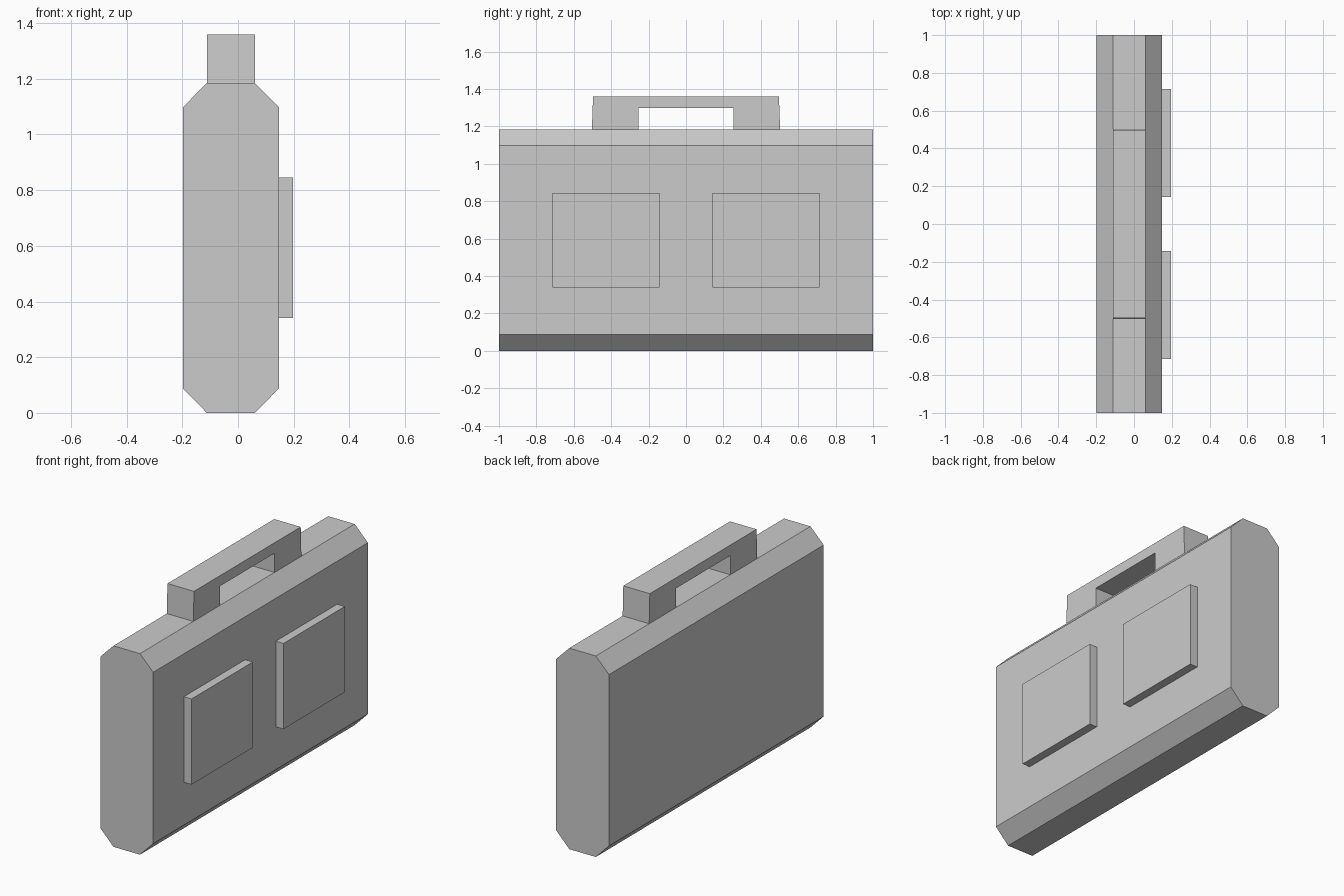
import bpy

if "Cube" in bpy.data.objects:
    bpy.data.objects.remove(bpy.data.objects["Cube"])


def prism(name, profile, axis, lo, hi):
    """Extrude a 2D profile along axis 'x' (profile = y,z) or 'y' (profile = x,z)."""
    n = len(profile)
    if axis == 'y':
        verts = [(a, t, b) for t in (lo, hi) for a, b in profile]
    else:
        verts = [(t, a, b) for t in (lo, hi) for a, b in profile]
    faces = [list(range(n)), list(range(n, 2 * n))[::-1]]
    faces += [[i + n, (i + 1) % n + n, (i + 1) % n, i] for i in range(n)]
    if axis == 'x':
        faces = [f[::-1] for f in faces]
    mesh = bpy.data.meshes.new(name)
    mesh.from_pydata(verts, [], faces)
    mesh.update()
    obj = bpy.data.objects.new(name, mesh)
    bpy.context.collection.objects.link(obj)
    return obj


# Case body: chamfered octagonal section running the full width
body = [(-0.112, 0), (0.061, 0), (0.147, 0.088), (0.147, 1.098),
        (0.061, 1.185), (-0.112, 1.185), (-0.198, 1.098), (-0.198, 0.088)]
prism("case_body", body, 'y', -1, 1)

# Carrying handle: slightly tapered arch on top
half = [(0.253, 1.185), (0.503, 1.185), (0.497, 1.36)]
arch = [(0.253, 1.298)] + half
arch += [(-y, z) for y, z in reversed(arch)]
for v in prism("handle", arch, 'x', -0.112, 0.061).data.polygons:
    v.use_smooth = False

# Two raised panels on the right side
for side, label in ((-1, "front"), (1, "back")):
    y0, y1 = sorted((side * 0.142, side * 0.714))
    panel = [(y0, 0.34), (y1, 0.34), (y1, 0.845), (y0, 0.845)]
    prism(label + "_panel", panel, 'x', 0.147, 0.197)
